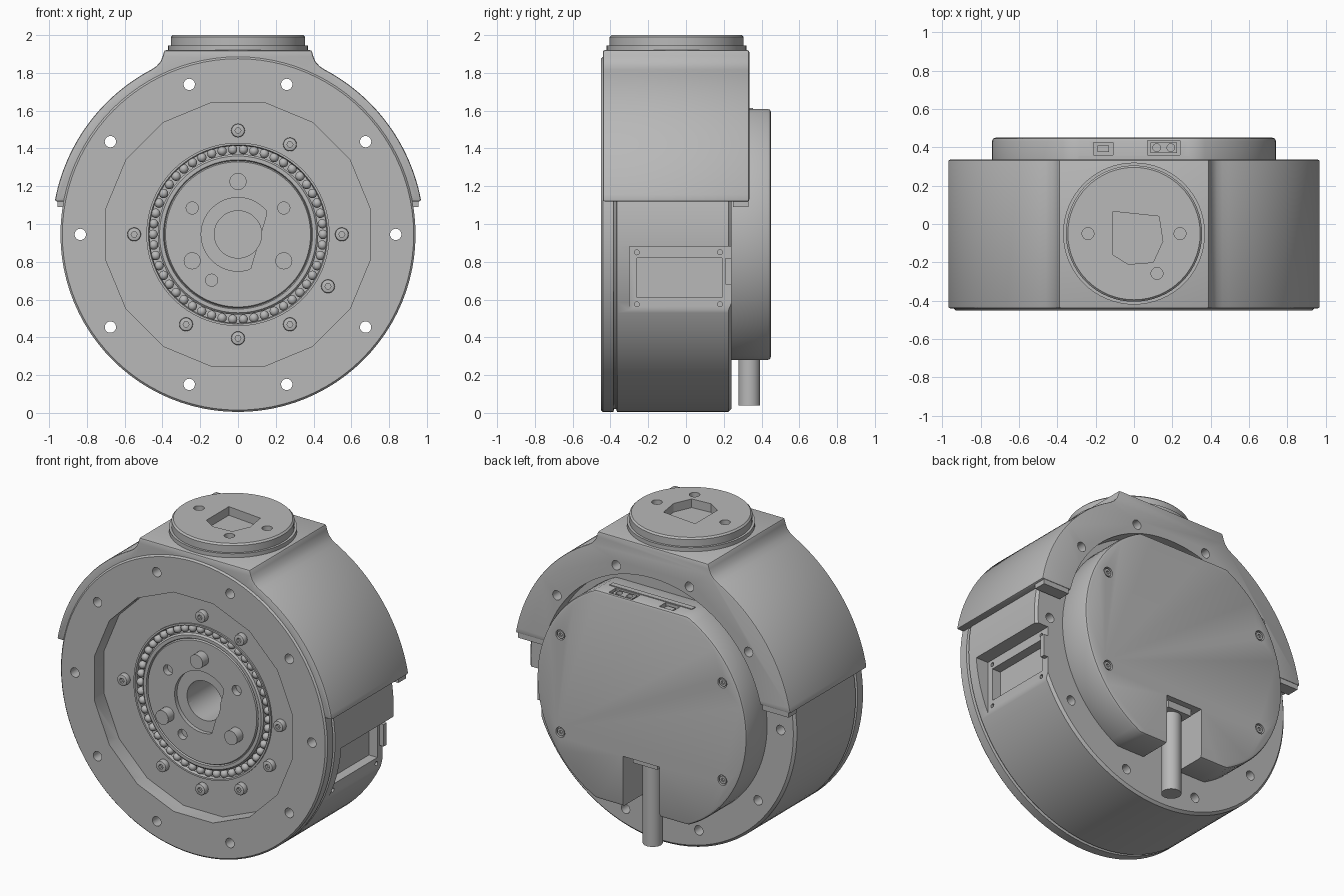
import bpy, bmesh
from math import sin, cos, pi, radians

if "Cube" in bpy.data.objects:
    bpy.data.objects.remove(bpy.data.objects["Cube"])

CZ = 0.945  # height of the main axis

grey = bpy.data.materials.new("machined grey")
grey.use_nodes = True
grey.diffuse_color = (0.48, 0.48, 0.48, 1)
grey.node_tree.nodes["Principled BSDF"].inputs["Base Color"].default_value = (0.48, 0.48, 0.48, 1)


def finish(name, bm):
    bmesh.ops.remove_doubles(bm, verts=bm.verts, dist=1e-5)
    bmesh.ops.recalc_face_normals(bm, faces=bm.faces)
    mesh = bpy.data.meshes.new(name)
    bm.to_mesh(mesh)
    bm.free()
    mesh.materials.append(grey)
    ob = bpy.data.objects.new(name, mesh)
    bpy.context.scene.collection.objects.link(ob)
    return ob


def prism(name, pts, a, b, axis="Y"):
    """Extrude an outline from a to b along the Y, Z or X axis."""
    place = {"Y": lambda u, v, w: (u, w, v), "Z": lambda u, v, w: (u, v, w),
             "X": lambda u, v, w: (w, u, v)}[axis]
    bm = bmesh.new()
    low = [bm.verts.new(place(u, v, a)) for u, v in pts]
    top = [bm.verts.new(place(u, v, b)) for u, v in pts]
    bm.faces.new(low)
    bm.faces.new(top)
    for i in range(len(pts)):
        j = (i + 1) % len(pts)
        bm.faces.new((low[i], low[j], top[j], top[i]))
    return finish(name, bm)


def ring(r, n, u=0, v=CZ, turn=0.0):
    return [(u + r * cos(2 * pi * i / n + turn), v + r * sin(2 * pi * i / n + turn)) for i in range(n)]


def polar(r, deg):
    return r * cos(radians(deg)), CZ + r * sin(radians(deg))


def box(name, x, y, z):
    return prism(name, [(x[0], z[0]), (x[1], z[0]), (x[1], z[1]), (x[0], z[1])], y[0], y[1])


def disc(name, r, u, v, a, b, axis="Y", n=24):
    return prism(name, ring(r, n, u, v), a, b, axis)


def lathe(name, rows, n=96):
    """Spin (radius, y) rows about the main axis."""
    bm = bmesh.new()
    loops = [[bm.verts.new((x, y, z)) for x, z in ring(r, n)] for r, y in rows]
    for k in range(len(rows) - (1 if rows[0][0] == 0 else 0)):
        p, q = loops[k], loops[(k + 1) % len(rows)]
        for i in range(n):
            j = (i + 1) % n
            bm.faces.new((p[i], p[j], q[j], q[i]))
    bmesh.ops.remove_doubles(bm, verts=bm.verts, dist=1e-5)
    bmesh.ops.dissolve_degenerate(bm, edges=bm.edges, dist=1e-5)
    return finish(name, bm)


def bake(ob):
    dg = bpy.context.evaluated_depsgraph_get()
    mesh = bpy.data.meshes.new_from_object(ob.evaluated_get(dg))
    ob.modifiers.clear()
    ob.data = mesh


def bevel(ob, width, segments=2):
    m = ob.modifiers.new("bevel", "BEVEL")
    m.width, m.segments, m.limit_method, m.angle_limit = width, segments, "ANGLE", radians(40)
    bake(ob)


def cut(ob, *cutters):
    for c in cutters:
        c.hide_render = True
        m = ob.modifiers.new("cut", "BOOLEAN")
        m.operation, m.solver, m.object = "DIFFERENCE", "EXACT", c
        bake(ob)
        bpy.data.objects.remove(c)


def bolt_holes(a, b):
    return [disc("hole", 0.03, *polar(0.835, 36 * i), a, b) for i in range(10)]


# Round housing with a split line behind its front flange
housing = lathe("housing", [(0, -0.45), (0.93, -0.45), (0.94, -0.44), (0.94, -0.385), (0.925, -0.38),
                            (0.925, -0.37), (0.94, -0.365), (0.94, 0.225), (0.925, 0.24), (0, 0.24)])
cut(housing, prism("recess", ring(0.712, 16, turn=pi / 16), -0.5, -0.35),
    disc("bearing_pit", 0.475, 0, CZ, -0.5, -0.30, n=72),
    disc("bore", 0.125, 0, CZ, -0.5, 0.0, n=48),
    box("side_pocket", (0.85, 1.1), (-0.30, 0.30), (0.54, 0.88)),
    box("side_window", (0.79, 1.1), (-0.26, 0.19), (0.61, 0.82)),
    *bolt_holes(-0.5, 0.5))
cut(housing, *[disc("rail_hole", 0.013, y, z, 0.83, 0.9, "X", 12)
               for y in (-0.26, 0.18) for z in (0.575, 0.85)])
box("side_plug", (0.85, 0.88), (0.21, 0.24), (0.68, 0.82))

# Upper hood wrapping the housing, with a flat top
right = [polar(0.9857, 10.2 + 52 * i / 24) for i in range(25)]
right += [(0.432, 1.835), (0.41, 1.86), (0.398, 1.89), (0.39, 1.92)]
hood = prism("hood", right + [(-x, z) for x, z in reversed(right)], -0.44, 0.335)
bevel(hood, 0.01)
cut(hood, disc("inside", 0.935, 0, CZ, -0.6, 0.24, n=96),
    disc("opening", 0.78, 0, CZ, 0.1, 0.6, n=96), *bolt_holes(0.1, 0.6))
for side, s in (("left", 1), ("right", -1)):
    box(side + "_hood_lip", sorted((s * 0.77, s * 0.955)), (0.25, 0.33), (1.09, 1.13))

# Output disc on top
disc("top_collar", 0.37, 0, -0.05, 1.90, 1.945, "Z", 64)
top = disc("top_disc", 0.355, 0, -0.05, 1.93, 2.0, "Z", 64)
bevel(top, 0.01, 1)
cut(top, prism("keyed_pit", [(-0.11, 0.065), (0.13, 0.04), (0.15, -0.09), (0.1, -0.2),
                             (-0.03, -0.21), (-0.11, -0.16)], 1.94, 2.1, "Z"),
    *[disc("hole", 0.031, 0.24 * cos(radians(a)), -0.05 + 0.24 * sin(radians(a)), 1.95, 2.1, "Z")
      for a in (0, 180, 300)])

# Rear cover with flat top and bottom, cable notch and connector pockets
flat = 0.665
cover = prism("rear_cover", [(x, max(CZ - flat, min(CZ + flat, z))) for x, z in ring(0.74, 96)], 0.2, 0.45)
bevel(cover, 0.018)
cut(cover, box("notch", (-0.13, 0.13), (0.1, 0.6), (0.1, 0.6)),
    box("small_pocket", (-0.21, -0.11), (0.36, 0.425), (1.56, 1.7)),
    box("large_pocket", (0.07, 0.24), (0.36, 0.435), (1.56, 1.7)))
spots = [polar(0.65, a) for a in (28.5, 151.5, 208.5, 331.5)]
cut(cover, *[disc("screw_pit", 0.032, x, z, 0.43, 0.6) for x, z in spots])
for x, z in spots:
    cut(disc("cover_screw", 0.024, x, z, 0.42, 0.446), disc("socket", 0.012, x, z, 0.435, 0.6, n=6))
box("connector_ledge", (-0.29, 0.29), (0.32, 0.355), (1.58, 1.615))
box("small_connector", (-0.19, -0.13), (0.375, 0.41), (1.55, 1.6))
large = box("large_connector", (0.085, 0.225), (0.37, 0.425), (1.55, 1.605))
cut(large, *[disc("pin_hole", 0.02, x, 0.398, 1.58, 1.7, "Z", 16) for x in (0.118, 0.192)])

# Cable leaving through the notch
disc("cable", 0.058, 0, 0.335, 0.04, 0.62, "Z", 32)
box("cable_clamp", (-0.085, 0.085), (0.26, 0.41), (0.555, 0.61))

# Rotor with a clipped hub recess
rotor = lathe("rotor", [(0, -0.29), (0.425, -0.29), (0.425, -0.35), (0.415, -0.36), (0.395, -0.36),
                        (0.39, -0.35), (0.384, -0.36), (0, -0.36)])
hub = [(min(x, 0.12 + 0.29 * (z - CZ)), z) for x, z in ring(0.195, 64)]
cut(rotor, prism("hub_recess", hub, -0.5, -0.335), disc("bore", 0.125, 0, CZ, -0.5, 0, n=48),
    *[disc("hole", 0.032, *polar(0.28, a), -0.5, -0.32) for a in (30, 150, 240)])
for a in (90, 210, 330):
    disc("rotor_pin", 0.045, *polar(0.28, a), -0.42, -0.33)

# Ball bearing
bm = bmesh.new()
for x, z in ring(0.45, 50):
    made = bmesh.ops.create_uvsphere(bm, u_segments=14, v_segments=8, radius=0.025)
    bmesh.ops.translate(bm, verts=made["verts"], vec=(x, -0.335, z))
finish("bearing_balls", bm)
lathe("bearing_lip", [(0.468, -0.34), (0.485, -0.34), (0.485, -0.36), (0.474, -0.36)])

# Socket screws around the bearing
for a in (90, 60, 0, 330, 300, 270, 240, 180):
    x, z = polar(0.55, a)
    head = disc("plate_screw", 0.036, x, z, -0.385, -0.34)
    bevel(head, 0.008)
    cut(head, disc("socket", 0.016, x, z, -0.5, -0.365, n=6))

# Shading
bpy.ops.object.select_all(action="DESELECT")
for ob in bpy.context.scene.objects:
    if ob.type == "MESH":
        ob.select_set(True)
        bpy.context.view_layer.objects.active = ob
bpy.ops.object.shade_smooth_by_angle(angle=radians(30))
